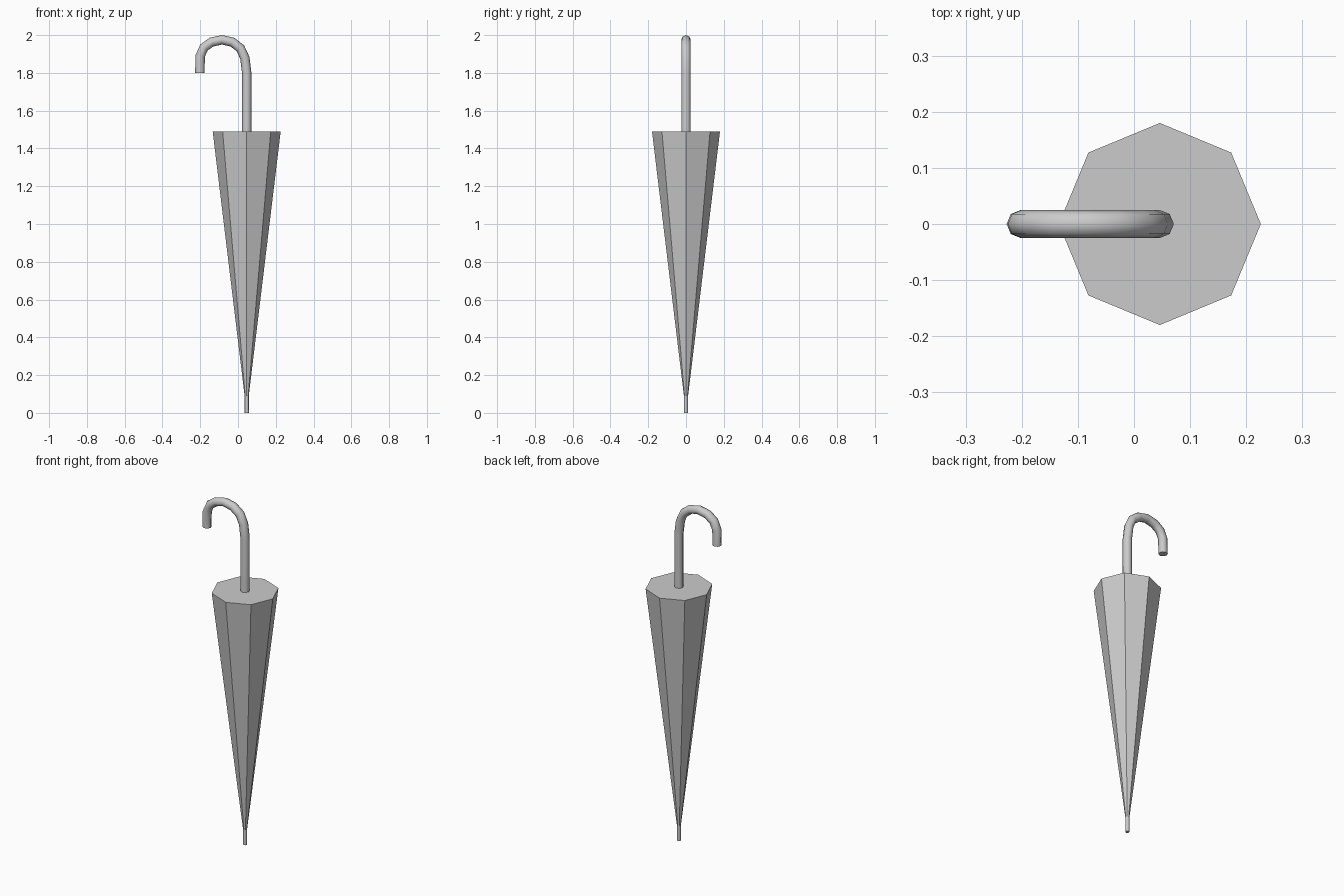
import bpy, bmesh, math
from mathutils import Vector

cube = bpy.data.objects.get("Cube")
if cube:
    bpy.data.objects.remove(cube)

AXIS_X = 0.046
SIDES = 8

grey = bpy.data.materials.new("plain grey")
grey.use_nodes = True
GREY = (0.6, 0.6, 0.6, 1)
grey.diffuse_color = GREY
grey.node_tree.nodes["Principled BSDF"].inputs["Base Color"].default_value = GREY


def sweep(name, rings, smooth):
    """Skin octagonal rings, each (x, z, radius), along a path in the xz plane."""
    bm = bmesh.new()
    centres = [Vector((x, 0, z)) for x, z, r in rings]
    loops = []
    for i, (c, (x, z, r)) in enumerate(zip(centres, rings)):
        before, after = centres[max(i - 1, 0)], centres[min(i + 1, len(rings) - 1)]
        tangent = (after - before).normalized()
        side = Vector((0, 1, 0)).cross(tangent)
        loop = []
        for k in range(SIDES):
            a = math.tau * k / SIDES
            loop.append(bm.verts.new(c + r * (side * math.cos(a) + Vector((0, math.sin(a), 0)))))
        loops.append(loop)
    for low, high in zip(loops, loops[1:]):
        for k in range(SIDES):
            n = (k + 1) % SIDES
            bm.faces.new((low[k], low[n], high[n], high[k]))
    bm.faces.new(loops[0])
    bm.faces.new(loops[-1])
    bmesh.ops.recalc_face_normals(bm, faces=bm.faces)
    mesh = bpy.data.meshes.new(name)
    bm.to_mesh(mesh)
    bm.free()
    mesh.materials.append(grey)
    obj = bpy.data.objects.new(name, mesh)
    bpy.context.collection.objects.link(obj)
    if smooth:
        bpy.ops.object.select_all(action="DESELECT")
        obj.select_set(True)
        bpy.context.view_layer.objects.active = obj
        bpy.ops.object.shade_smooth_by_angle(angle=math.radians(50))
    return obj


# Folded canopy: a flat-faced tapering octagon
sweep("canopy", [(AXIS_X, 0.09, 0.011), (AXIS_X, 1.49, 0.18)], False)

# Narrow tip under the canopy
sweep("tip", [(AXIS_X, 0, 0.011), (AXIS_X, 0.12, 0.011)], True)

# Shaft that bends over into the hooked handle
path = [(AXIS_X, 1.45), (AXIS_X, 1.8), (0.036, 1.88), (0.013, 1.93),
        (-0.03, 1.963), (-0.085, 1.975), (-0.14, 1.963),
        (-0.18, 1.935), (-0.2, 1.89), (-0.202, 1.8)]
sweep("hooked_handle", [(x, z, 0.025) for x, z in path], True)
